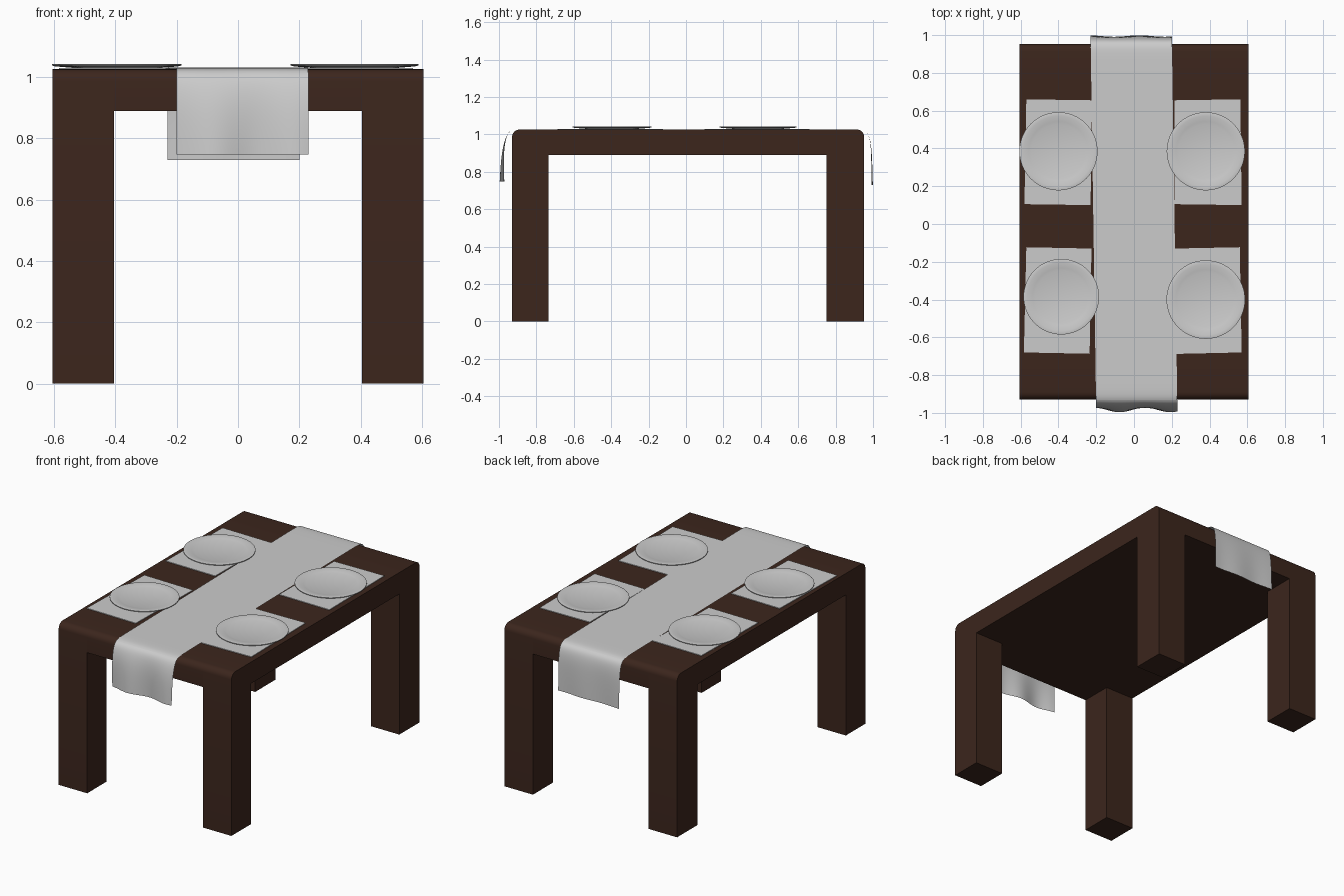
import bpy, bmesh, math
from mathutils import Matrix

if "Cube" in bpy.data.objects:
    bpy.data.objects.remove(bpy.data.objects["Cube"])

wood = bpy.data.materials.new("dark_wood")
wood.diffuse_color = (0.045, 0.019, 0.012, 1)
wood.use_nodes = True
wood.node_tree.nodes["Principled BSDF"].inputs["Base Color"].default_value = wood.diffuse_color

X, LX, Y0, Y1, LY0, LY1 = 0.605, 0.405, -0.93, 0.953, -0.735, 0.75
TOP, UNDER, R = 1.026, 0.89, 0.04


def finish(bm, name, mat=None, smooth=True):
    bmesh.ops.recalc_face_normals(bm, faces=bm.faces)
    me = bpy.data.meshes.new(name)
    bm.to_mesh(me)
    bm.free()
    ob = bpy.data.objects.new(name, me)
    bpy.context.collection.objects.link(ob)
    if mat:
        me.materials.append(mat)
    if smooth:
        bpy.context.view_layer.objects.active = ob
        ob.select_set(True)
        bpy.ops.object.shade_smooth_by_angle(angle=math.radians(35))
        ob.select_set(False)
    return ob


def prism(name, outline, z0, z1, mat=None, round_ends=False):
    """Extrude an outline upward; optionally round the top edges at both table ends."""
    bm = bmesh.new()
    f = bm.faces.new([bm.verts.new((x, y, z0)) for x, y in outline])
    ext = bmesh.ops.extrude_face_region(bm, geom=[f])
    for v in ext["geom"]:
        if isinstance(v, bmesh.types.BMVert):
            v.co.z = z1
    if round_ends:
        edges = [e for e in bm.edges
                 if all(v.co.z > z1 - 1e-4 and (abs(v.co.y - Y0) < 1e-4 or abs(v.co.y - Y1) < 1e-4)
                        for v in e.verts)]
        bmesh.ops.bevel(bm, geom=edges, offset=R, segments=6, profile=0.5, affect='EDGES')
    return finish(bm, name, mat)


# Tabletop: cross-shaped slab that fits between the four corner posts
prism("tabletop", [(-LX, Y0), (LX, Y0), (LX, LY0), (X, LY0), (X, LY1), (LX, LY1),
                   (LX, Y1), (-LX, Y1), (-LX, LY1), (-X, LY1), (-X, LY0), (-LX, LY0)],
      UNDER, TOP, wood, True)

# Corner legs, running up to the table surface
for side, xa, xb in (("left", -X, -LX), ("right", LX, X)):
    for end, ya, yb in (("front", Y0, LY0), ("back", LY1, Y1)):
        prism(f"{end}_{side}_leg", [(xa, ya), (xb, ya), (xb, yb), (xa, yb)], 0, TOP, wood, True)

# Placemats, each a slightly skewed thin sheet
mats = {
    "back_left": [(-0.58, 0.105), (-0.23, 0.10), (-0.222, 0.655), (-0.57, 0.66)],
    "back_right": [(0.215, 0.105), (0.57, 0.10), (0.563, 0.66), (0.215, 0.655)],
    "front_left": [(-0.583, -0.68), (-0.235, -0.687), (-0.225, -0.13), (-0.57, -0.123)],
    "front_right": [(0.215, -0.688), (0.57, -0.68), (0.56, -0.123), (0.21, -0.13)],
}
for name, pts in mats.items():
    prism(f"{name}_placemat", pts, TOP, TOP + 0.004, None)


# Plates, turned from a profile
def plate(name, cx, cy, r):
    prof = [(0, 0), (0.66, 0), (0.95, 0.005), (1, 0.008), (1, 0.012), (0.97, 0.0135),
            (0.9, 0.0125), (0.76, 0.009), (0.69, 0.005), (0, 0.004)]
    bm = bmesh.new()
    vs = [bm.verts.new((a * r, 0, z)) for a, z in prof]
    es = [bm.edges.new(p) for p in zip(vs, vs[1:])]
    bmesh.ops.spin(bm, geom=vs + es, cent=(0, 0, 0), axis=(0, 0, 1),
                   angle=2 * math.pi, steps=64, use_duplicate=False)
    bmesh.ops.remove_doubles(bm, verts=bm.verts, dist=1e-5)
    bm.transform(Matrix.Translation((cx, cy, TOP + 0.004)))
    finish(bm, name)


plate("back_left_plate", -0.40, 0.385, 0.207)
plate("back_right_plate", 0.38, 0.385, 0.207)
plate("front_left_plate", -0.385, -0.385, 0.2)
plate("front_right_plate", 0.38, -0.40, 0.208)

# Table runner: cloth strip draped over both ends, rippling where it hangs
S = TOP + 0.005
path = [(-0.984, 0.748), (-0.983, 0.82), (-0.98, 0.89), (-0.972, 0.95), (-0.957, 1.0),
        (-0.935, 1.024), (-0.895, S), (-0.8, S), (-0.4, S), (0, S), (0.4, S), (0.8, S),
        (0.915, S), (0.955, 1.024), (0.977, 1.0), (0.988, 0.95), (0.992, 0.89),
        (0.994, 0.81), (0.995, 0.73)]
N = 16
bm = bmesh.new()
rows = []
for y, z in path:
    hang = min(1, max(0, (1.02 - z) / 0.27))
    amp = hang * (0.013 if y < 0 else 0.004)
    row = []
    for i in range(N + 1):
        u = 2 * i / N - 1
        wave = amp * math.cos(2 * math.pi * (u - 0.2) / 1.25)
        row.append(bm.verts.new((0.215 * u - 0.015 * y, y + wave, z)))
    rows.append(row)
for a, b in zip(rows, rows[1:]):
    for i in range(N):
        bm.faces.new((a[i], a[i + 1], b[i + 1], b[i]))
runner = finish(bm, "table_runner")
sub = runner.modifiers.new("smooth_cloth", 'SUBSURF')
sub.levels = sub.render_levels = 2
sub.boundary_smooth = 'PRESERVE_CORNERS'
